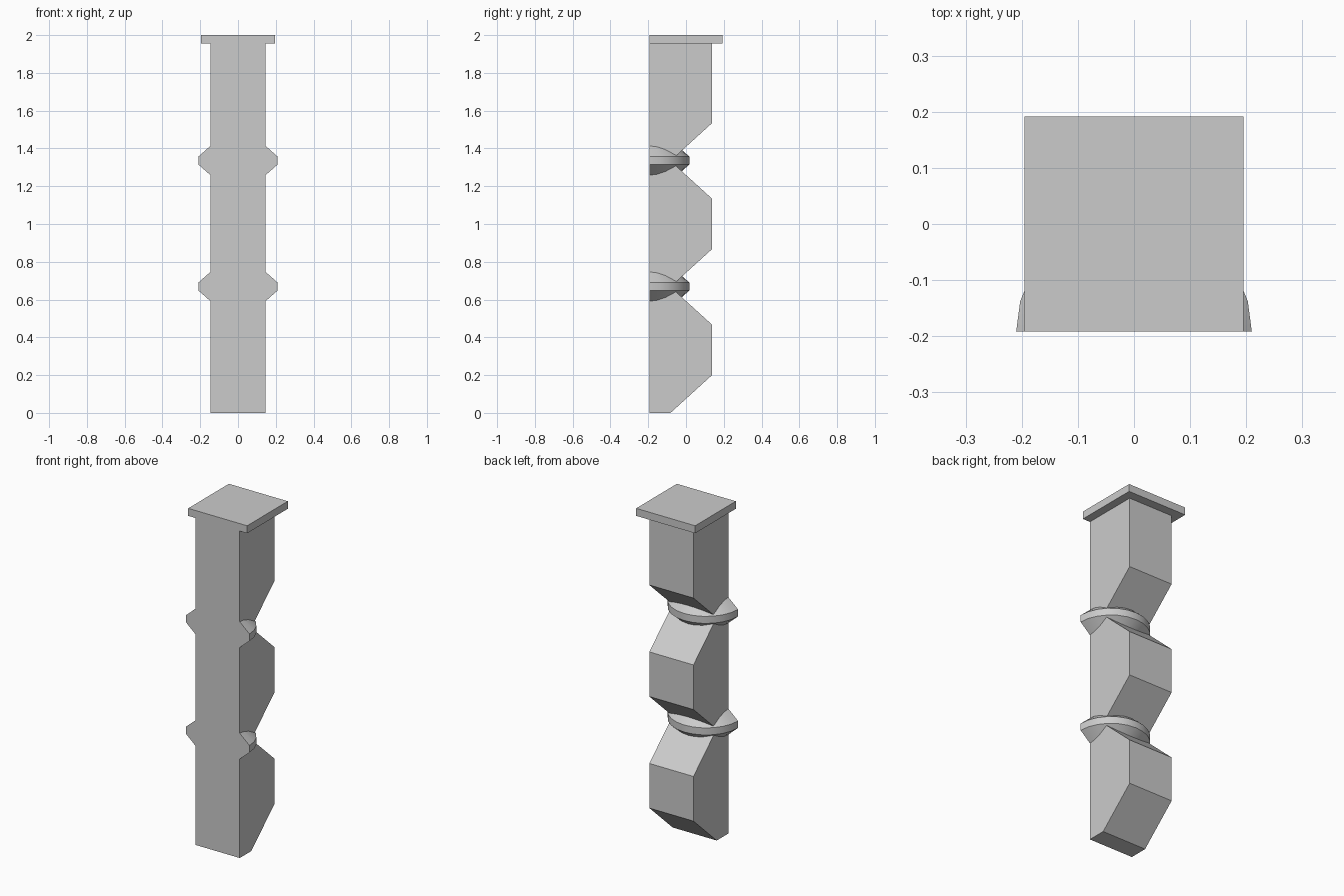
import bpy, bmesh, math
from mathutils import Vector

cube = bpy.data.objects.get("Cube")
if cube:
    bpy.data.objects.remove(cube, do_unlink=True)

FRONT, BACK, NOTCH = -0.192, 0.138, -0.082
HALF_WIDTH, CAP = 0.146, 0.195
PITCH, RISE, TOP = 0.667, 0.2, 2.0
CAP_Z = 1.955

stone = bpy.data.materials.new("light grey")
stone.use_nodes = True
grey = (0.6, 0.6, 0.6, 1)
stone.diffuse_color = grey
stone.node_tree.nodes["Principled BSDF"].inputs["Base Color"].default_value = grey


def finish(name, bm):
    bmesh.ops.recalc_face_normals(bm, faces=bm.faces)
    mesh = bpy.data.meshes.new(name)
    bm.to_mesh(mesh)
    bm.free()
    mesh.materials.append(stone)
    obj = bpy.data.objects.new(name, mesh)
    bpy.context.collection.objects.link(obj)
    return obj


def extruded(name, profile, half_width):
    """Side profile of (y, z) points, extruded across x."""
    bm = bmesh.new()
    face = bm.faces.new([bm.verts.new((-half_width, y, z)) for y, z in profile])
    side = bmesh.ops.extrude_face_region(bm, geom=[face])["geom"]
    verts = [v for v in side if isinstance(v, bmesh.types.BMVert)]
    bmesh.ops.translate(bm, verts=verts, vec=(2 * half_width, 0, 0))
    return finish(name, bm)


# Post with a flat front and a notched back
profile = [(FRONT, 0), (NOTCH, 0), (BACK, RISE)]
for i in (1, 2):
    z = i * PITCH
    profile += [(BACK, z - RISE), (NOTCH, z), (BACK, z + RISE)]
profile += [(BACK, CAP_Z), (FRONT, CAP_Z)]
extruded("post", profile, HALF_WIDTH)

# Square top slab, flush with the front
extruded("top_slab", [(FRONT, CAP_Z), (-FRONT, CAP_Z), (-FRONT, TOP), (FRONT, TOP)], CAP)


# Half-round bevelled collars in the notches
def collar(name, z):
    bm = bmesh.new()
    section = [(0, -0.1), (0.12, -0.1), (0.21, -0.021), (0.21, 0.021), (0.12, 0.1), (0, 0.1)]
    verts = [bm.verts.new((r, FRONT, z + h)) for r, h in section]
    edges = [bm.edges.new(pair) for pair in zip(verts, verts[1:])]
    bmesh.ops.spin(bm, geom=verts + edges, cent=(0, FRONT, z), axis=(0, 0, 1),
                   angle=math.pi, steps=12)
    # Make sure the half turn goes towards the back
    if sum(v.co.y - FRONT for v in bm.verts) < 0:
        for v in bm.verts:
            v.co.y = 2 * FRONT - v.co.y
    bmesh.ops.remove_doubles(bm, verts=bm.verts, dist=0.0001)
    bmesh.ops.holes_fill(bm, edges=[e for e in bm.edges if e.is_boundary], sides=0)
    obj = finish(name, bm)
    bpy.ops.object.select_all(action="DESELECT")
    obj.select_set(True)
    bpy.context.view_layer.objects.active = obj
    bpy.ops.object.shade_smooth_by_angle(angle=math.radians(30))


collar("lower_collar", PITCH + 0.002)
collar("upper_collar", 2 * PITCH + 0.002)
